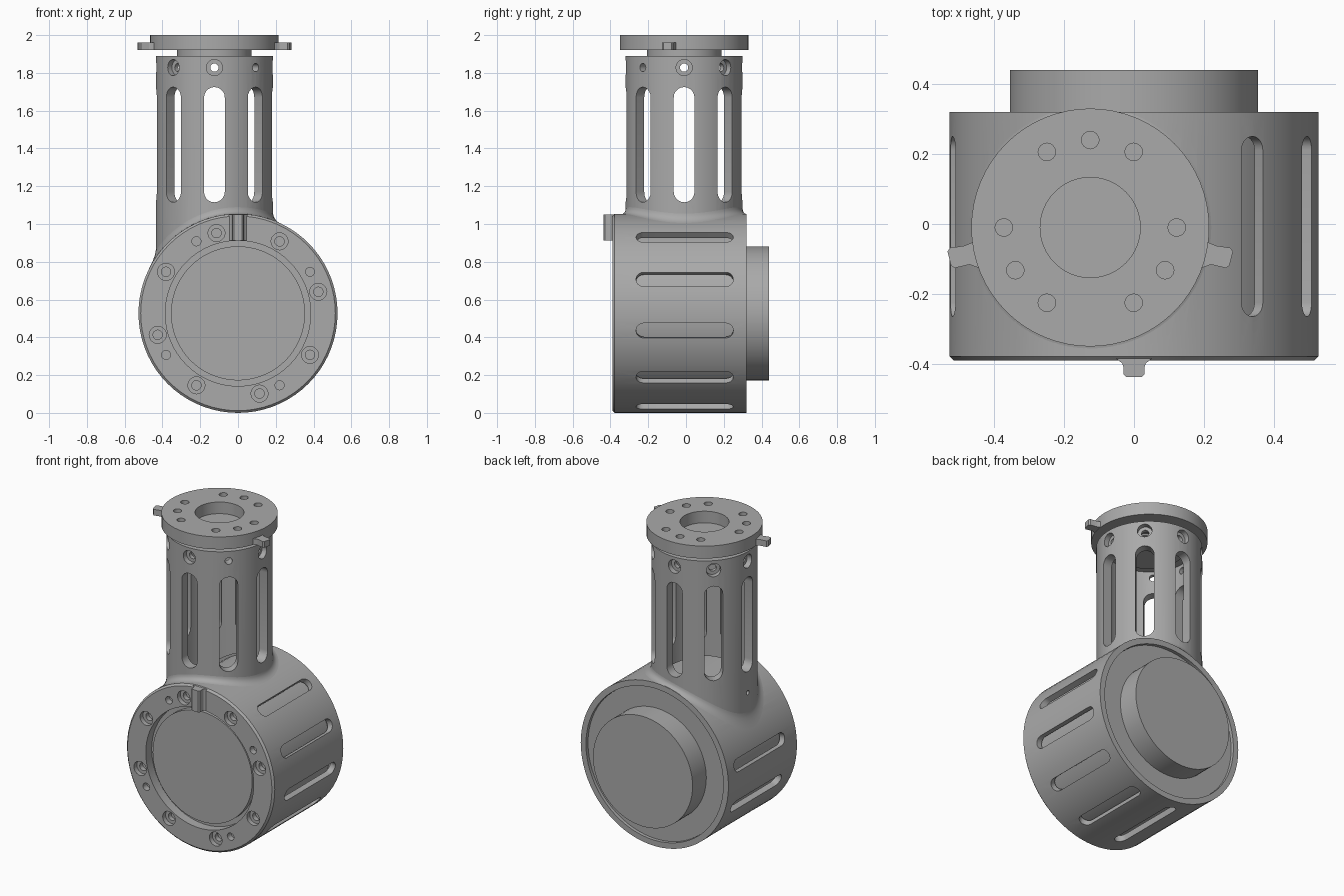
import bpy, bmesh
from math import sin, cos, pi, radians, sqrt
from mathutils import Matrix, Vector

if "Cube" in bpy.data.objects:
    bpy.data.objects.remove(bpy.data.objects["Cube"], do_unlink=True)

grey = bpy.data.materials.new("machined_grey")
grey.use_nodes = True
grey.diffuse_color = (0.4, 0.4, 0.4, 1)
grey.node_tree.nodes["Principled BSDF"].inputs["Base Color"].default_value = grey.diffuse_color

BODY_R, BODY_Z = 0.527, 0.527
COL = Vector((-0.125, -0.01, 0))
COL_R = 0.31
T = Matrix.Translation


def rot(deg, axis):
    return Matrix.Rotation(radians(deg), 4, axis)


TO_BACK = T((0, 0, BODY_Z)) @ rot(-90, 'X')      # local z runs towards +y
UPRIGHT = T(COL)


def lathe(bm, profile, matrix, n=64):
    """Closed solid of revolution from (radius, height) pairs, capped at both ends."""
    rings = [[bm.verts.new(matrix @ Vector((r * cos(2 * pi * i / n), r * sin(2 * pi * i / n), h)))
              for i in range(n)] for r, h in profile]
    for a, b in zip(rings, rings[1:]):
        for i in range(n):
            j = (i + 1) % n
            bm.faces.new((a[i], a[j], b[j], b[i]))
    bm.faces.new(rings[0][::-1])
    bm.faces.new(rings[-1])


def prism(bm, points, z0, z1, matrix):
    low, high = [[bm.verts.new(matrix @ Vector((x, y, z))) for x, y in points] for z in (z0, z1)]
    bm.faces.new(low[::-1])
    bm.faces.new(high)
    for i in range(len(points)):
        j = (i + 1) % len(points)
        bm.faces.new((low[i], low[j], high[j], high[i]))


def capsule(width, length, n=10):
    """Slot outline, long along y."""
    r, off = width / 2, (length - width) / 2
    top = [(r * cos(pi * i / n), off + r * sin(pi * i / n)) for i in range(n + 1)]
    return top + [(-x, -y) for x, y in top]


def finish(name, bm):
    bmesh.ops.recalc_face_normals(bm, faces=bm.faces)
    mesh = bpy.data.meshes.new(name)
    bm.to_mesh(mesh)
    bm.free()
    mesh.materials.append(grey)
    obj = bpy.data.objects.new(name, mesh)
    bpy.context.collection.objects.link(obj)
    return obj


def solid(name, profile, matrix, n=64):
    bm = bmesh.new()
    lathe(bm, profile, matrix, n)
    return finish(name, bm)


def combine(obj, tool, operation='DIFFERENCE'):
    bpy.context.view_layer.objects.active = obj
    mod = obj.modifiers.new("bool", 'BOOLEAN')
    mod.operation, mod.object, mod.solver = operation, tool, 'EXACT'
    bpy.ops.object.modifier_apply(modifier=mod.name)
    bpy.data.objects.remove(tool, do_unlink=True)


def smooth(obj):
    bpy.ops.object.select_all(action='DESELECT')
    obj.select_set(True)
    bpy.context.view_layer.objects.active = obj
    bpy.ops.object.shade_smooth_by_angle(angle=radians(30))


# Housing: drum joined to the upright column, both hollowed
housing = solid("housing", [(BODY_R - 0.012, -0.39), (BODY_R, -0.378), (BODY_R, 0.32)], TO_BACK, 72)
combine(housing, solid("column", [(COL_R, 0.6), (COL_R, 1.89)], UPRIGHT), 'UNION')
combine(housing, solid("chamber", [(0.49, -0.33), (0.49, 0.5)], TO_BACK, 72))
combine(housing, solid("shaft", [(0.25, 0.8), (0.25, 1.87)], UPRIGHT))
combine(housing, solid("front_bore", [(0.385, -0.5), (0.385, -0.3)], TO_BACK))

# Cooling slots around the drum
bm = bmesh.new()
for angle in (50, 20, -10, -40, -70, -100, -130, -160, -190):
    m = T((0, -0.007, BODY_Z)) @ rot(90 - angle, 'Y')
    prism(bm, capsule(0.08, 0.515), 0.44, 0.58, m)
combine(housing, finish("drum_slots", bm))

# Long slots, screw recesses and through holes around the column
bm = bmesh.new()
recesses = bmesh.new()
for i in range(8):
    turn = rot(45 * i, 'Z') @ rot(90, 'Y')
    prism(bm, capsule(0.11, 0.61), 0.2, 0.4, T(COL + Vector((0, 0, 1.42))) @ turn @ rot(90, 'Z'))
    screw = T(COL + Vector((0, 0, 1.828))) @ turn
    lathe(bm, [(0.022, 0.2), (0.022, 0.4)], screw, 16)
    lathe(recesses, [(0.043, 0.275), (0.043, 0.4)], screw, 20)
lathe(bm, [(0.014, 0.27), (0.014, 0.4)], T(COL + Vector((0, 0, 0.98))) @ rot(-90, 'Y'), 12)
combine(housing, finish("column_slots", bm))
combine(housing, finish("column_recesses", recesses))

# Bolt holes on the front ring
bm = bmesh.new()
recesses = bmesh.new()


def ring_spot(angle):
    a = radians(angle)
    return T((0.44 * cos(a), 0, BODY_Z + 0.44 * sin(a))) @ rot(90, 'X')


for i in range(8):
    lathe(bm, [(0.025, 0.3), (0.025, 0.45)], ring_spot(15 + 45 * i), 16)
    lathe(recesses, [(0.045, 0.36), (0.045, 0.45)], ring_spot(15 + 45 * i), 20)
for i in range(4):
    lathe(bm, [(0.024, 0.35), (0.024, 0.45)], ring_spot(30 + 90 * i), 16)
combine(housing, finish("ring_holes", bm))
combine(housing, finish("ring_recesses", recesses))
smooth(housing)

# Blended collar where the column meets the drum
bm = bmesh.new()
fillet, rows = 0.035, []
for i in range(72):
    a, row = 2 * pi * i / 72, []
    for k in range(6):
        t = pi / 2 * k / 5
        r = COL_R + fillet * (1 - sin(t)) + 0.001
        x, y = COL.x + r * cos(a), min(COL.y + r * sin(a), 0.319)
        z = BODY_Z + sqrt(BODY_R ** 2 - x * x) + fillet * (1 - cos(t))
        row.append(bm.verts.new((x, y, z)))
    rows.append(row)
for i in range(72):
    a, b = rows[i], rows[(i + 1) % 72]
    for k in range(5):
        bm.faces.new((a[k], b[k], b[k + 1], a[k + 1]))
smooth(finish("column_collar", bm))

# Drive unit inside the drum, with front face and rear boss
smooth(solid("drive_unit", [(0.355, -0.362), (0.355, -0.325), (0.47, -0.325), (0.47, 0.27),
                            (0.489, 0.27), (0.489, 0.3), (0.355, 0.3), (0.355, 0.44)], TO_BACK, 72))

# Locating key on the front ring
bm = bmesh.new()
half = [(0.05, -0.385), (0.034, -0.398), (0.03, -0.41), (0.03, -0.43), (0.022, -0.437)]
prism(bm, half + [(-x, y) for x, y in reversed(half)], 0.912, 1.05, Matrix())
smooth(finish("front_key", bm))

# Neck and top flange with bolt pattern
smooth(solid("neck", [(0.197, 1.86), (0.197, 1.925)], UPRIGHT))
flange = solid("top_flange", [(0.34, 1.92), (0.34, 2.0)], UPRIGHT)
bm = bmesh.new()
lathe(bm, [(0.143, 1.9), (0.143, 2.1)], UPRIGHT)
spots = [(0, 0.25)]
for side in (-1, 1):
    spots += [(side * x, y) for x, y in ((0.124, 0.216), (0.247, 0), (0.214, -0.122), (0.124, -0.215))]
for x, y in spots:
    lathe(bm, [(0.025, 1.94), (0.025, 2.1)], T(COL + Vector((x, y, 0))), 16)
combine(flange, finish("flange_holes", bm))
smooth(flange)

# Side tabs of the flange
tab = [(0.31, -0.02), (0.338, -0.043), (0.36, -0.052), (0.4, -0.058), (0.408, -0.068),
       (0.398, -0.108), (0.388, -0.116), (0.345, -0.106), (0.32, -0.115), (0.3, -0.13)]
for side, name in ((1, "left_tab"), (-1, "right_tab")):
    bm = bmesh.new()
    prism(bm, [(side * x, y) for x, y in tab], 1.921, 1.96, UPRIGHT)
    smooth(finish(name, bm))
